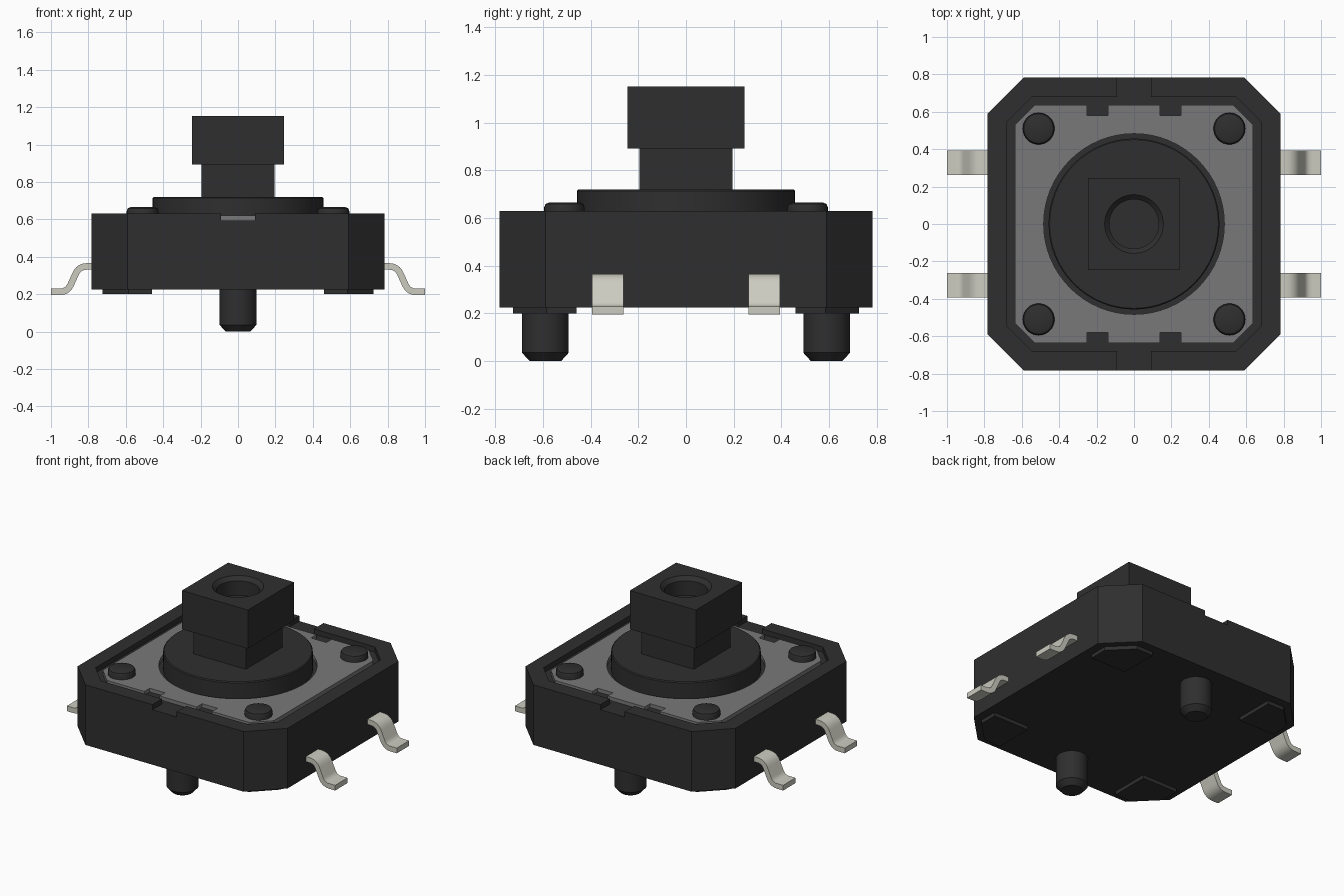
import bpy, bmesh, math
from mathutils import Vector

cube = bpy.data.objects.get("Cube")
if cube:
    bpy.data.objects.remove(cube, do_unlink=True)


def material(name, r, g, b):
    m = bpy.data.materials.new(name)
    m.use_nodes = True
    m.diffuse_color = (r, g, b, 1)
    bsdf = next(n for n in m.node_tree.nodes if n.type == 'BSDF_PRINCIPLED')
    bsdf.inputs["Base Color"].default_value = (r, g, b, 1)
    return m


BLACK = material("black plastic", 0.028, 0.028, 0.028)
GREY = material("grey plate", 0.19, 0.19, 0.19)
METAL = material("pale metal", 0.60, 0.60, 0.53)


def finish(name, bm, mat, smooth=False):
    bmesh.ops.recalc_face_normals(bm, faces=bm.faces[:])
    mesh = bpy.data.meshes.new(name)
    bm.to_mesh(mesh)
    bm.free()
    mesh.materials.append(mat)
    obj = bpy.data.objects.new(name, mesh)
    bpy.context.collection.objects.link(obj)
    if smooth:
        select(obj)
        bpy.ops.object.shade_smooth_by_angle(angle=math.radians(30))
    return obj


def select(obj):
    bpy.ops.object.select_all(action='DESELECT')
    obj.select_set(True)
    bpy.context.view_layer.objects.active = obj


def prism(name, outline, z0, z1, mat):
    """Extrude a flat outline upward."""
    bm = bmesh.new()
    face = bm.faces.new([bm.verts.new((x, y, z0)) for x, y in outline])
    top = bmesh.ops.extrude_face_region(bm, geom=[face])["geom"]
    moved = [v for v in top if isinstance(v, bmesh.types.BMVert)]
    bmesh.ops.translate(bm, verts=moved, vec=(0, 0, z1 - z0))
    return finish(name, bm, mat)


def rect(x, y, hx, hy):
    return [(x - hx, y - hy), (x + hx, y - hy), (x + hx, y + hy), (x - hx, y + hy)]


def octagon(h, c):
    return [(-c, -h), (c, -h), (h, -c), (h, c), (c, h), (-c, h), (-h, c), (-h, -c)]


def turned(name, profile, x, y, mat, segments=48):
    """Closed round part from (radius, height) rings, capped at both ends."""
    bm = bmesh.new()
    rings = []
    for r, z in profile:
        rings.append([bm.verts.new((x + r * math.cos(a), y + r * math.sin(a), z))
                      for a in (2 * math.pi * i / segments for i in range(segments))])
    for low, high in zip(rings, rings[1:]):
        for i in range(segments):
            j = (i + 1) % segments
            bm.faces.new((low[i], low[j], high[j], high[i]))
    bm.faces.new(rings[0])
    bm.faces.new(rings[-1])
    return finish(name, bm, mat, smooth=True)


def cut(obj, *cutters):
    for cutter in cutters:
        mod = obj.modifiers.new("cut", 'BOOLEAN')
        mod.operation = 'DIFFERENCE'
        mod.solver = 'EXACT'
        mod.object = cutter
        select(obj)
        bpy.ops.object.modifier_apply(modifier=mod.name)
        bpy.data.objects.remove(cutter, do_unlink=True)


FLOOR, RIM, PLATE_TOP = 0.595, 0.63, 0.62

# Housing with a shallow tray and two rim notches
housing = prism("housing", octagon(0.782, 0.59), 0.225, RIM, BLACK)
cut(housing,
    prism("tray_cutter", octagon(0.68, 0.545), FLOOR, 0.8, BLACK),
    prism("notch_cutter", rect(0, 0, 0.09, 0.9), FLOOR, 0.8, BLACK))

# Cover plate with a round opening and edge notches
plate = prism("cover_plate", octagon(0.637, 0.53), FLOOR - 0.005, PLATE_TOP, GREY)
cut(plate, turned("opening_cutter", [(0.483, 0.5), (0.483, 0.8)], 0, 0, GREY, 64))
for sx in (-1, 1):
    for sy in (-1, 1):
        cut(plate, prism("slot_cutter", rect(sx * 0.195, sy * 0.64, 0.057, 0.06),
                         0.5, 0.8, GREY))

# Plunger collar, stem and square head with a round socket
turned("collar", [(0.457, 0.58), (0.457, 0.714), (0.451, 0.72)], 0, 0, BLACK, 64)
prism("stem", rect(0, 0, 0.195, 0.195), 0.71, 0.90, BLACK)
head = prism("head", rect(0, 0, 0.246, 0.246), 0.892, 1.152, BLACK)
cut(head, turned("socket_cutter",
                 [(0.132, 1.03), (0.132, 1.127), (0.157, 1.152), (0.157, 1.2)],
                 0, 0, BLACK))
select(head)
bpy.ops.object.shade_smooth_by_angle(angle=math.radians(30))

# Locating pins under the front and back
for side, sy in (("front", -1), ("back", 1)):
    turned(side + "_pin", [(0.066, 0), (0.098, 0.035), (0.098, 0.24)],
           0, sy * 0.59, BLACK)


def leg_path():
    """Centre line of a bent leg with rounded corners."""
    start, a, b, end = (Vector(p) for p in
                        ((0.75, 0.348), (0.85, 0.348), (0.912, 0.212), (1.0, 0.212)))
    path = [start]
    for before, corner, after in ((start, a, b), (a, b, end)):
        p = corner + (before - corner).normalized() * 0.042
        q = corner + (after - corner).normalized() * 0.042
        for i in range(7):
            t = i / 6
            path.append(p * (1 - t) ** 2 + corner * 2 * t * (1 - t) + q * t * t)
    return path + [end]


def leg(name, sx, y):
    path = leg_path()
    upper, lower = [], []
    for i, p in enumerate(path):
        d = (path[min(i + 1, len(path) - 1)] - path[max(i - 1, 0)]).normalized()
        n = Vector((-d.y, d.x)) * 0.0175
        upper.append(p + n)
        lower.append(p - n)
    bm = bmesh.new()
    outline = upper + lower[::-1]
    face = bm.faces.new([bm.verts.new((sx * p.x, y - 0.066, p.y)) for p in outline])
    geom = bmesh.ops.extrude_face_region(bm, geom=[face])["geom"]
    moved = [v for v in geom if isinstance(v, bmesh.types.BMVert)]
    bmesh.ops.translate(bm, verts=moved, vec=(0, 0.132, 0))
    finish(name, bm, METAL, smooth=True)


# Corner details and legs, repeated on all four quarters
for xname, sx in (("left", 1), ("right", -1)):
    for yname, sy in (("front", -1), ("back", 1)):
        tag = yname + "_" + xname
        turned(tag + "_rivet", [(0.085, 0.59), (0.085, 0.645), (0.079, 0.659), (0.065, 0.665)],
               sx * 0.51, sy * 0.51, BLACK, 32)
        foot = [(0.46, 0.46), (0.725, 0.46), (0.725, 0.585), (0.585, 0.725), (0.46, 0.725)]
        prism(tag + "_foot", [(sx * x, sy * y) for x, y in foot], 0.2, 0.235, BLACK)
        leg(tag + "_leg", sx, sy * 0.328)
